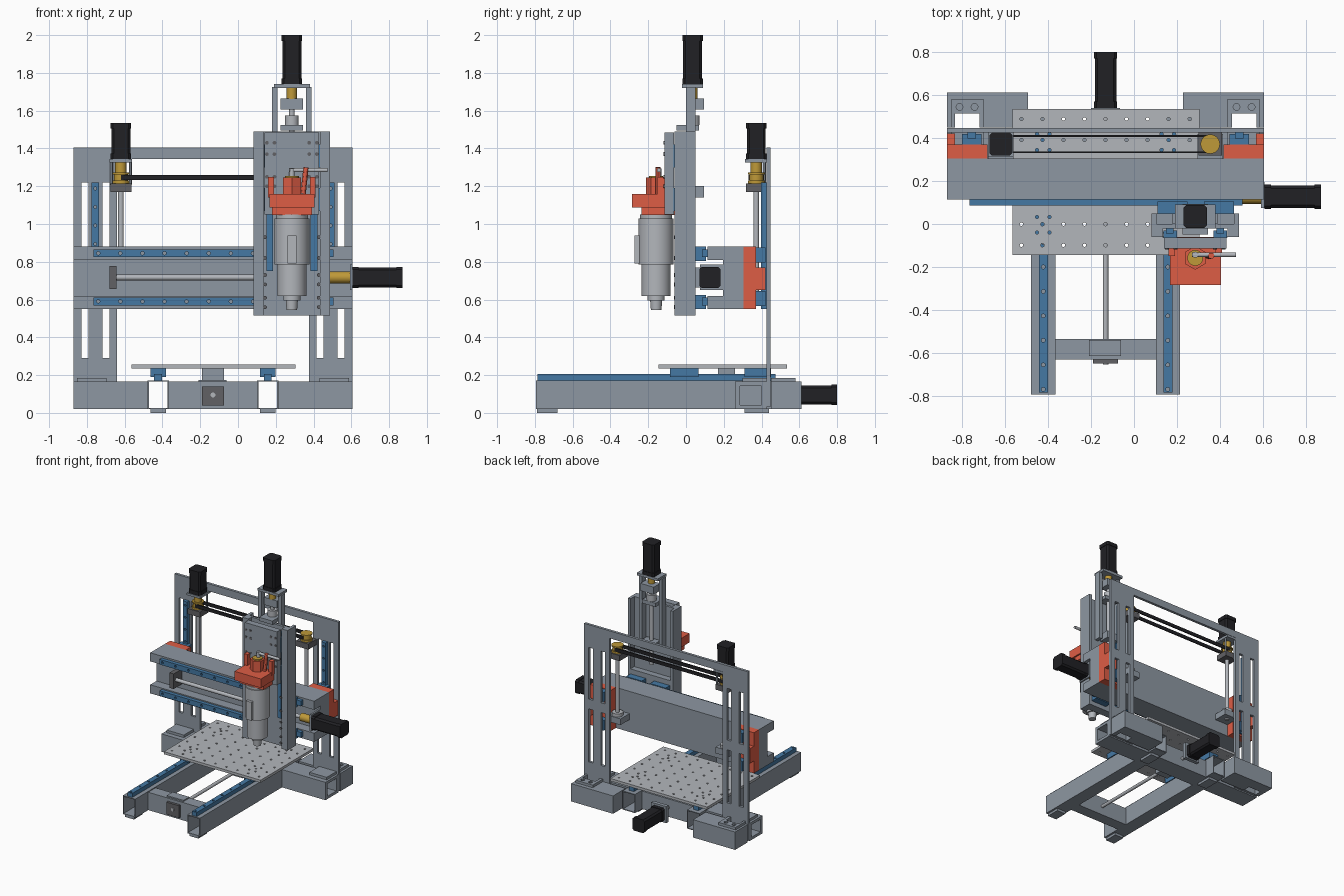
import bpy, bmesh, math
from mathutils import Matrix, Vector

if "Cube" in bpy.data.objects:
    bpy.data.objects.remove(bpy.data.objects["Cube"])

CX = -0.1325   # symmetry plane of the frame
HX = 0.285     # centre of the tool head


def material(name, rgb):
    m = bpy.data.materials.new(name)
    m.diffuse_color = (*rgb, 1)
    m.use_nodes = True
    m.node_tree.nodes["Principled BSDF"].inputs["Base Color"].default_value = m.diffuse_color
    return m


STEEL = material("steel", (0.27, 0.31, 0.36))
ALU = material("aluminium", (0.45, 0.47, 0.5))
DARK = material("dark_steel", (0.12, 0.12, 0.13))
BLUE = material("rail_blue", (0.06, 0.19, 0.37))
RED = material("orange_red", (0.73, 0.11, 0.06))
BLACK = material("black", (0.015, 0.015, 0.018))
GOLD = material("brass", (0.52, 0.32, 0.04))


def finish(name, mesh, mat):
    mesh.materials.clear()
    mesh.materials.append(mat)
    ob = bpy.data.objects.new(name, mesh)
    bpy.context.collection.objects.link(ob)
    return ob


def box(name, x0, x1, y0, y1, z0, z1, mat=STEEL):
    bm = bmesh.new()
    size = (abs(x1 - x0), abs(y1 - y0), abs(z1 - z0))
    mid = ((x0 + x1) / 2, (y0 + y1) / 2, (z0 + z1) / 2)
    bmesh.ops.create_cube(bm, size=1, matrix=Matrix.Translation(mid) @ Matrix.Diagonal((*size, 1)))
    me = bpy.data.meshes.new(name)
    bm.to_mesh(me)
    return finish(name, me, mat)


def cyl(name, a, b, r, mat=ALU, n=24, r2=None):
    a, b = Vector(a), Vector(b)
    bm = bmesh.new()
    rot = Vector((0, 0, 1)).rotation_difference(b - a).to_matrix().to_4x4()
    bmesh.ops.create_cone(bm, cap_ends=True, segments=n, radius1=r, radius2=r if r2 is None else r2,
                          depth=(b - a).length, matrix=Matrix.Translation((a + b) / 2) @ rot)
    me = bpy.data.meshes.new(name)
    bm.to_mesh(me)
    return finish(name, me, mat)


def rect(u0, u1, v0, v1):
    return [(u0, v0), (u1, v0), (u1, v1), (u0, v1)]


def ring(u, v, r, n=10):
    return [(u + r * math.cos(2 * math.pi * i / n), v + r * math.sin(2 * math.pi * i / n)) for i in range(n)]


# world columns for the local axes u, v and the extrusion
AXES = {"Z": ((1, 0, 0), (0, 1, 0), (0, 0, 1)), "Y": ((1, 0, 0), (0, 0, 1), (0, -1, 0)),
        "X": ((0, 1, 0), (0, 0, 1), (1, 0, 0))}


def plate(name, axis, lo, hi, loops, mat=STEEL):
    """Extrude an outline with holes between lo and hi along an axis."""
    cu = bpy.data.curves.new(name, "CURVE")
    cu.dimensions, cu.fill_mode, cu.extrude = "2D", "BOTH", abs(hi - lo) / 2
    for pts in loops:
        sp = cu.splines.new("POLY")
        sp.points.add(len(pts) - 1)
        for p, (u, v) in zip(sp.points, pts):
            p.co = (u, v, 0, 1)
        sp.use_cyclic_u = True
    tmp = bpy.data.objects.new("tmp", cu)
    me = bpy.data.meshes.new_from_object(tmp)
    bpy.data.objects.remove(tmp)
    m = Matrix(AXES[axis]).transposed().to_4x4()
    m.translation["XYZ".index(axis)] = (lo + hi) / 2
    bm = bmesh.new()
    bm.from_mesh(me)
    bm.transform(m)
    bmesh.ops.remove_doubles(bm, verts=bm.verts, dist=1e-5)
    bmesh.ops.recalc_face_normals(bm, faces=bm.faces)
    bm.to_mesh(me)
    return finish(name, me, mat)


def motor(name, axis, lo, hi, u, v, w=0.108):
    def octagon(h, c=0.013):
        return [(u + a, v + b) for a, b in [(c - h, -h), (h - c, -h), (h, c - h), (h, h - c),
                                            (h - c, h), (c - h, h), (-h, h - c), (-h, c - h)]]
    d = 0.03
    for part, a, b, h in (("_face", lo, lo + d, w / 2), ("_body", lo + d, hi - d, w / 2 - 0.004),
                          ("_cap", hi - d, hi, w / 2)):
        plate(name + part, axis, a, b, [octagon(h)], BLACK)


# base: hollow beams, rails, feet
for x in (-0.4225, 0.1575):
    plate("base_beam", "Y", -0.795, 0.51, [rect(x - .056, x + .056, .02, .172), rect(x - .05, x + .05, .027, .165)])
    holes = [ring(x, -0.77 + i * 0.114, 0.009) for i in range(11)]
    plate("bed_rail", "Z", 0.172, 0.205, [rect(x - .021, x + .021, -.785, .475)] + holes, BLUE)
    for y0, y1 in ((-0.79, -0.68), (0.31, 0.44)):
        box("foot", x - .04, x + .04, y0, y1, 0, .02)
    for y0, y1 in ((-0.085, 0.065), (0.31, 0.45)):
        box("bed_carriage", x - .042, x + .042, y0, y1, .19, .236, BLUE)
box("front_crossbeam", -.367, .102, -.63, -.535, .02, .165)
box("rear_crossbeam", -.367, .102, .26, .42, .02, .165)
box("bed_screw_cap", -.21, -.06, -.615, -.54, .165, .175)
box("bed_screw_bearing", -.19, -.075, -.65, -.57, .04, .14, DARK)
cyl("bed_screw", (CX, -.655, .095), (CX, .5, .095), .013)
box("bed_nut_block", -.19, -.075, .17, .26, .05, .236)
box("bed_motor_mount", -.2, -.065, .51, .54, .03, .165)
motor("bed_motor", "Y", .54, .80, CX, .095)

# bed with its hole grid and carriage bolts
holes = [ring(CX + i * .098, .195 + j * .098, .008) for i in range(-4, 5) for j in range(-3, 4)]
holes += [ring(x + a, y + b, .008) for x in (-.4225, .1575) for y in (0, .385) for a in (-.029, .029) for b in (-.04, .033)]
plate("bed_plate", "Z", .236, .257, [rect(-.565, .305, -.145, .535)] + holes, ALU)

# portal plate with slots
slots = []
for s in (-1, 1):
    for a, b in ((.548, .586), (.658, .696)):
        for z0, z1 in ((.29, .72), (.80, 1.22)):
            slots.append(rect(*sorted((CX + s * a, CX + s * b)), z0, z1))
plate("portal_frame", "Y", .425, .447, [[(-.87, .03), (-.64, .03), (-.64, 1.345), (.375, 1.345), (.375, .03),
                                         (.605, .03), (.605, 1.405), (-.87, 1.405)]] + slots)

# parts repeated left and right of the frame
for s, side in ((-1, "left_"), (1, "right_")):
    def X(d):
        return CX + s * d

    def sbox(name, d0, d1, *rest):
        return box(side + name, X(d0), X(d1), *rest)
    # base outriggers clamping the portal
    plate(side + "front_outrigger", "X", *sorted((X(.346), X(.7375))),
          [rect(.26, .425, .02, .165), rect(.285, .40, .042, .143)])
    plate(side + "rear_outrigger", "Z", .02, .165, [[(X(d), y) for d, y in (
        (.36, .45), (.588, .45), (.588, .515), (.702, .515), (.702, .45), (.7375, .45), (.7375, .612), (.36, .612))]])
    plate(side + "clamp_plate", "Z", .165, .186, [[(X(d), y) for d, y in (
        (.565, .45), (.588, .45), (.588, .515), (.702, .515), (.702, .45), (.72, .45), (.72, .58), (.565, .58))],
        ring(X(.61), .545, .016), ring(X(.68), .545, .016)])
    sbox("front_clamp", .565, .72, .30, .425, .165, .186)
    # vertical rail, carriages, orange gantry plates
    zr = [ring(X(.623), .6 + .098 * i, .008) for i in range(7)]
    plate(side + "lift_rail", "Y", .398, .425, [rect(*sorted((X(.603), X(.643))), .55, 1.22)] + zr, BLUE)
    for z in (.605, .835):
        sbox("lift_carriage", .578, .668, .366, .42, z - .04, z + .04, BLUE)
    sbox("gantry_bracket", .55, .7375, .305, .37, .55, .88, RED)
    sbox("gantry_tab", .70, .7375, .37, .422, .65, .77, RED)
    # lift screw, bearing, pulley
    x = X(.4875)
    cyl(side + "lift_screw", (x, .372, .64), (x, .372, 1.23), .015)
    cyl(side + "lift_nut", (x, .372, .70), (x, .372, .725), .042)
    box(side + "lift_nut_block", x - .06, x + .06, .305, .42, .65, .70)
    box(side + "lift_bearing", x - .055, x + .055, .318, .425, 1.17, 1.215, DARK)
    for z0, z1, r in ((1.215, 1.23, .045), (1.23, 1.262, .037), (1.262, 1.272, .045)):
        cyl(side + "belt_pulley", (x, .372, z0), (x, .372, z1), r, GOLD)
for y in (.334, .41):
    box("drive_belt", -.62, .355, y - .004, y + .004, 1.232, 1.26, BLACK)
cyl("lift_coupler", (-.62, .372, 1.27), (-.62, .372, 1.325), .03, GOLD)
box("lift_motor_mount", -.68, -.56, .312, .447, 1.325, 1.343)
for a in (-.05, .05):
    cyl("lift_motor_post", (-.62 + a, .415, 1.21), (-.62 + a, .415, 1.33), .008, STEEL, 12)
motor("lift_motor", "Z", 1.343, 1.535, -.62, .372)

# gantry beam with recessed front
plate("gantry_beam", "X", -.87, .605, [[(.305, .55), (.305, .88), (.115, .88), (.115, .81), (.195, .81),
                                       (.195, .62), (.115, .62), (.115, .55)]])
for z in (.59, .845):
    holes = [ring(-.74 + i * .117, z, .009) for i in range(11)]
    plate("gantry_rail", "Y", .085, .115, [rect(-.765, .505, z - .021, z + .021)] + holes, BLUE)
    for x in (.18, .395):
        box("gantry_carriage", x - .07, x + .07, .05, .105, z - .04, z + .035, BLUE)
cyl("gantry_screw", (-.67, .125, .717), (.5, .125, .717), .015)
box("gantry_screw_bearing", -.68, -.642, .09, .195, .655, .778, DARK)
box("gantry_motor_mount", .592, .607, .075, .195, .65, .785)
cyl("gantry_coupler", (.485, .125, .717), (.595, .125, .717), .031, GOLD)
motor("gantry_motor", "X", .607, .87, .127, .717, .112)
box("gantry_nut_block", .225, .345, .05, .18, .665, .77)

# head channel: web, side walls, front lips
box("head_web", .1, .475, -.02, 0, .515, 1.49)
box("head_mount_plate", .1, .475, 0, .05, .515, .92)
for s in (-1, 1):
    def X(d):
        return HX + s * d
    box("head_wall", X(.18), X(.203), -.06, .05, .515, 1.49)
    box("head_lip", X(.15), X(.203), -.06, -.02, .515, 1.49)
    box("head_rail", X(.10), X(.135), -.045, -.02, .75, 1.45, BLUE)
    for z in (1.13, 1.36):
        box("head_carriage", X(.085), X(.148), -.066, -.03, z - .06, z + .06, BLUE)
    for z in (.56, .61, .68, .73, .82, .93):
        cyl("head_bolt", (X(.142), -.063, z), (X(.142), -.058, z), .01, DARK, 10)
    for z in (1.20, 1.25, 1.37, 1.43):
        for d in (.092, .132):
            cyl("slide_bolt", (X(d), -.118, z), (X(d), -.113, z), .01, DARK, 10)
    box("head_motor_post", X(.075), X(.105), .0, .05, 1.14, 1.725)
    # orange cheeks beside the spindle clamp
    box("spindle_cheek", X(.095), X(.125), -.15, -.11, 1.14, 1.25, RED)
box("slide_plate", .14, .43, -.115, -.064, 1.05, 1.485)
box("slide_top_bracket", .225, .345, -.05, .07, 1.495, 1.525)
box("head_motor_plate", .19, .38, -.02, .09, 1.72, 1.74)
for z0, z1 in ((1.14, 1.2), (1.605, 1.665)):
    box("head_screw_bearing", .225, .345, .01, .094, z0, z1)
cyl("head_screw", (HX, .035, 1.0), (HX, .035, 1.68), .015)
cyl("head_nut", (HX, .035, 1.525), (HX, .035, 1.575), .036)
cyl("head_coupler", (HX, .035, 1.663), (HX, .035, 1.725), .027, GOLD)
motor("head_motor", "Z", 1.74, 2.0, HX, .035)

# spindle and its clamp
SY = -.158
box("spindle_clamp", .168, .405, -.285, -.06, 1.087, 1.16, RED)
box("spindle_clamp_lower", .18, .393, -.235, -.06, 1.048, 1.087, RED)
cyl("spindle_cap", (HX, SY, 1.16), (HX, SY, 1.245), .055, RED, 6)
cyl("spindle_cap_ring", (HX, SY, 1.245), (HX, SY, 1.255), .037, GOLD)
cyl("coolant_pipe_stem", (HX, SY + .015, 1.25), (HX, SY + .015, 1.295), .014)
cyl("coolant_pipe", (HX - .015, SY + .015, 1.285), (.475, SY + .015, 1.285), .011)
cyl("coolant_stub", (.345, SY + .01, 1.16), (.36, SY + .01, 1.30), .014, RED, 12)
for name, z0, z1, r0, r1 in (("collar", 1.03, 1.05, .085, .085), ("body", .785, 1.03, .093, .093),
                             ("lower_body", .62, .785, .077, .077), ("nose", .595, .62, .045, .045),
                             ("collet", .545, .595, .028, .032)):
    cyl("spindle_" + name, (HX, SY, z0), (HX, SY, z1), r0, ALU, 40, r1)
box("spindle_terminal_box", .262, .31, -.272, -.22, .79, .94, ALU)

# smooth round parts, keep hard edges
for ob in bpy.context.scene.objects:
    ob.select_set(True)
    bpy.context.view_layer.objects.active = ob
bpy.ops.object.shade_smooth_by_angle(angle=math.radians(30))
